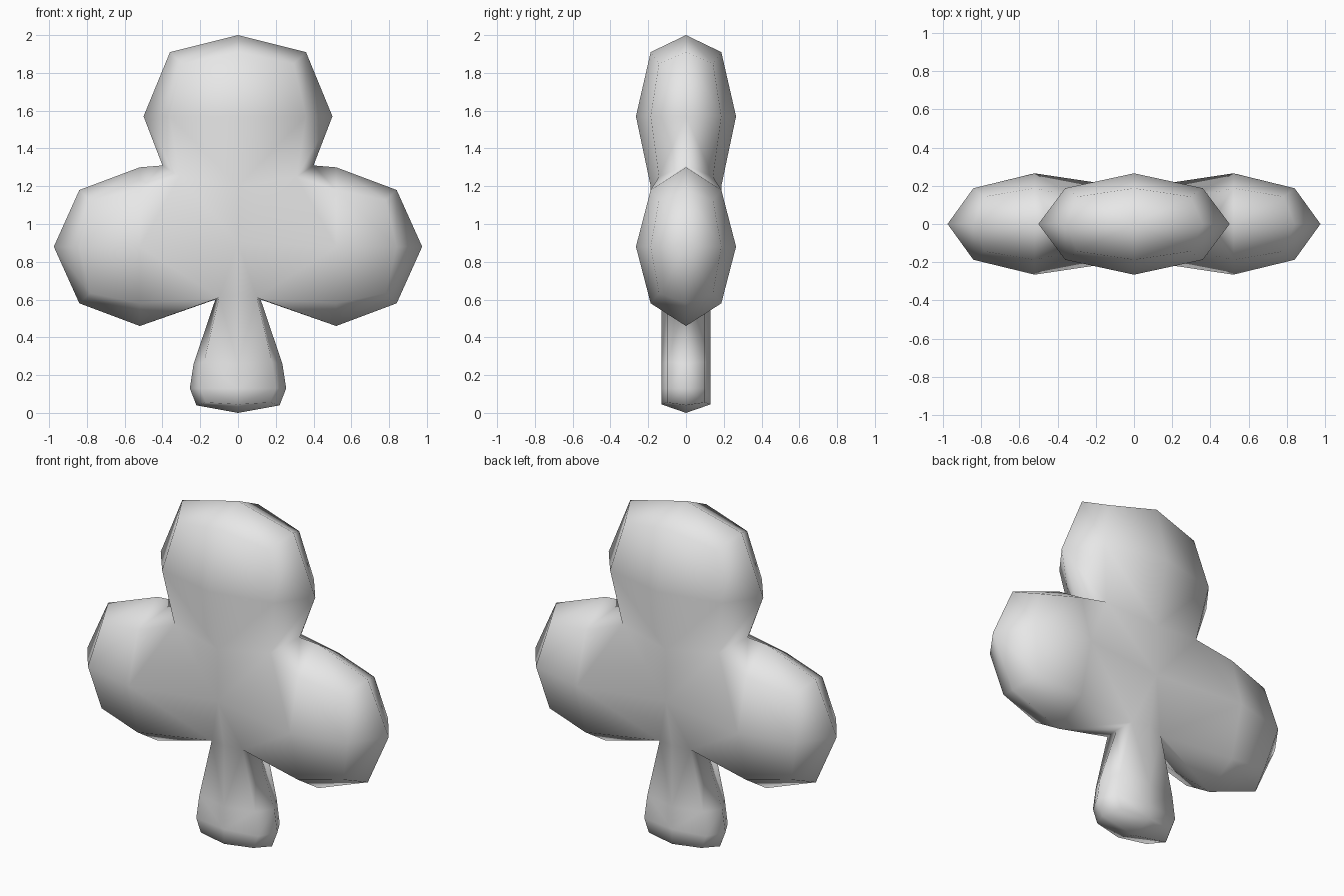
import bpy

cube = bpy.data.objects.get("Cube")
if cube:
    bpy.data.objects.remove(cube, do_unlink=True)

# One matte grey for the whole shape
grey = bpy.data.materials.new("light grey")
grey.use_nodes = True
colour = (0.8, 0.8, 0.8, 1)
grey.diffuse_color = colour
grey.node_tree.nodes["Principled BSDF"].inputs["Base Color"].default_value = colour

EDGE, CORNER, CENTRE = -0.187, -0.143, -0.265   # front depths of a lobe
STEM, STEM_CORNER = -0.13, -0.1                 # front depths of the stem


def lobe_points(cx, cz, half, shoulder, directions):
    """Pairs of (rim point, front point) around one faceted lobe."""
    pairs = []
    for dx, dz in directions:
        diagonal = dx and dz
        reach = shoulder if diagonal else half
        inset, depth = (0.82, CORNER) if diagonal else (1, EDGE)
        rim = (cx + dx * reach[0], 0, cz + dz * reach[1])
        front = (cx + dx * shoulder[0] * inset, depth,
                 cz + dz * shoulder[1] * inset)
        pairs.append((rim, front))
    return pairs


N, NE, E, SE, S = (0, 1), (1, 1), (1, 0), (1, -1), (0, -1)

# Outline of the right half, from the crown down to the foot
outline = lobe_points(0, 1.57, (0.5, 0.43), (0.36, 0.34), (N, NE, E))
outline.append(((0.4, 0, 1.31), (0.31, CORNER, 1.25)))          # notch
outline += lobe_points(0.52, 0.88, (0.455, 0.42), (0.32, 0.3), (N, NE, E, SE, S))
outline += [
    ((0.12, 0, 0.6), (0.1, STEM_CORNER, 0.61)),                 # stem root
    ((0.235, 0, 0.26), (0.18, STEM_CORNER, 0.27)),              # stem flare
    ((0.255, 0, 0.13), (0.2, STEM_CORNER, 0.13)),
    ((0.22, 0, 0.04), (0.17, STEM_CORNER, 0.055)),
    ((0, 0, 0), (0, STEM, 0.045)),                              # foot
]
count = len(outline)

# Points inside the front face
inner = {
    "crown": (0, CENTRE, 1.57),
    "side": (0.52, CENTRE, 0.88),
    "neck": (0, EDGE, 1.2),
    "heart": (0, EDGE, 0.9),
    "root": (0, STEM, 0.62),
    "shin": (0, STEM, 0.26),
    "ankle": (0, STEM, 0.13),
}
verts = [rim for rim, front in outline] + [front for rim, front in outline]
index = {name: len(verts) + i for i, name in enumerate(inner)}
verts += inner.values()

# Numbers refer to front outline points, words to inner points
front_faces = [
    ("crown", 0, 1, 2), ("crown", 2, 3, "neck"),
    ("side", "heart", "neck", 3), ("side", 3, 4),
    ("side", 4, 5, 6), ("side", 6, 7, 8), ("side", 8, 9),
    ("side", 9, "root", "heart"),
    ("root", 9, 10, "shin"), ("shin", 10, 11, "ankle"),
    ("ankle", 11, 12, 13),
]
faces = [[index[k] if k in index else k + count for k in face]
         for face in front_faces]
faces += [(i + count, i, i + 1, i + 1 + count) for i in range(count - 1)]

mesh = bpy.data.meshes.new("club_shape")
mesh.from_pydata(verts, [], [face[::-1] for face in faces])
mesh.materials.append(grey)
mesh.shade_smooth()
club = bpy.data.objects.new("club_shape", mesh)
bpy.context.collection.objects.link(club)

# Mirror the quarter to the other side and to the back
mirror = club.modifiers.new("mirror", "MIRROR")
mirror.use_axis = (True, True, False)
mirror.use_clip = True
mirror.merge_threshold = 0.001
